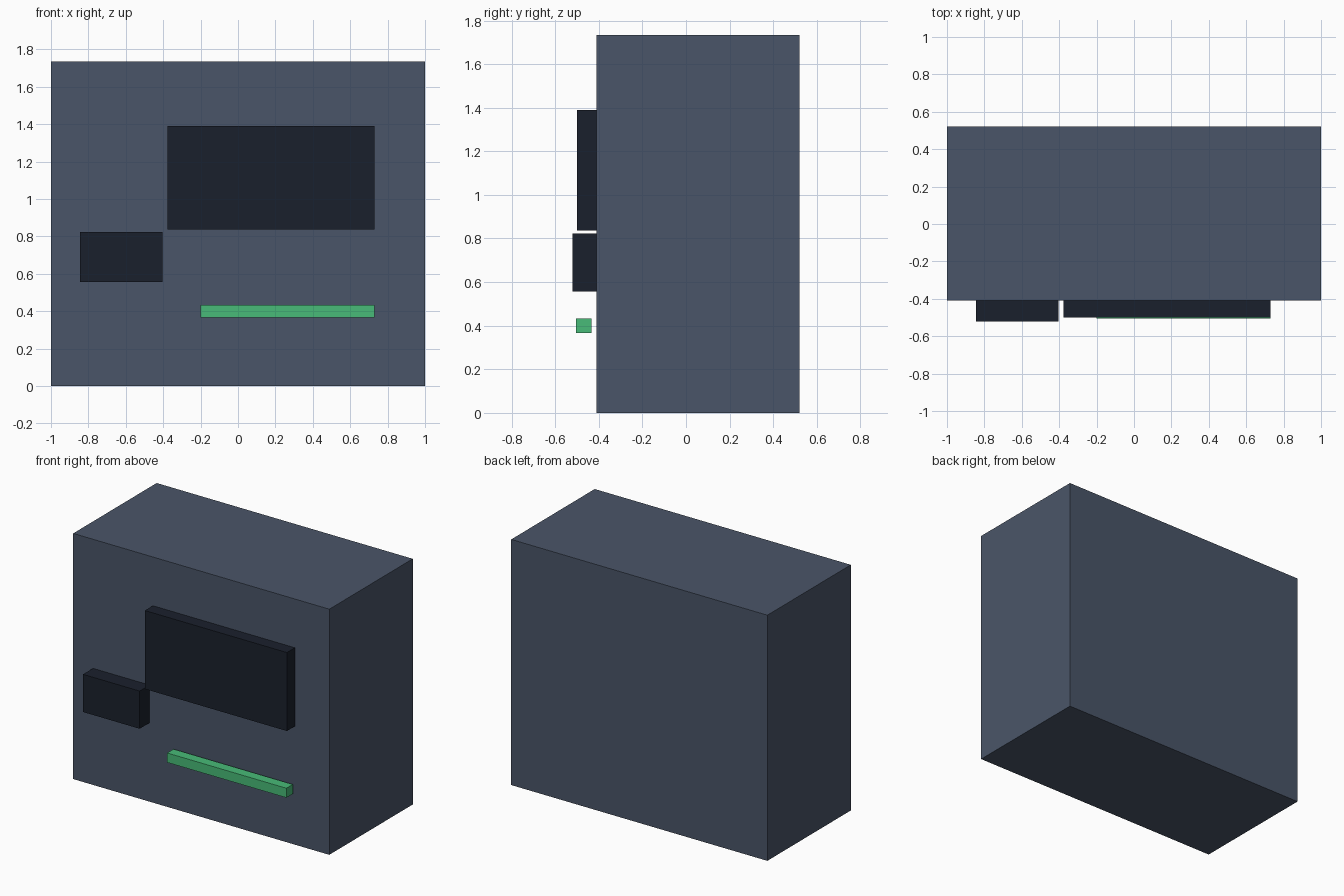
import bpy

if "Cube" in bpy.data.objects:
    bpy.data.objects.remove(bpy.data.objects["Cube"])


def srgb(r, g, b):
    lin = lambda c: ((c / 255 + 0.055) / 1.055) ** 2.4
    return (lin(r), lin(g), lin(b), 1.0)


def material(name, rgb):
    mat = bpy.data.materials.new(name)
    mat.diffuse_color = srgb(*rgb)
    mat.use_nodes = True
    mat.node_tree.nodes["Principled BSDF"].inputs["Base Color"].default_value = mat.diffuse_color
    return mat


def box(name, xs, ys, zs, mat):
    spans = (xs, ys, zs)
    bpy.ops.mesh.primitive_cube_add(size=1, location=[(a + b) / 2 for a, b in spans])
    ob = bpy.context.object
    ob.name = name
    ob.scale = [b - a for a, b in spans]
    bpy.ops.object.transform_apply(location=False, rotation=False, scale=True)
    ob.data.materials.append(mat)
    return ob


slate = material("slate", (74, 85, 104))
dark = material("dark_panel", (26, 32, 44))
green = material("green_light", (72, 187, 120))

# Main cabinet
box("cabinet_body", (-1, 1), (-0.41, 0.521), (0, 1.734), slate)

# Raised panels on the front face, set slightly into the cabinet
box("display_panel", (-0.378, 0.731), (-0.499, -0.405), (0.836, 1.39), dark)
box("control_panel", (-0.845, -0.403), (-0.521, -0.405), (0.557, 0.823), dark)

# Light bar held just off the front face
box("light_bar", (-0.2, 0.731), (-0.504, -0.433), (0.367, 0.434), green)
